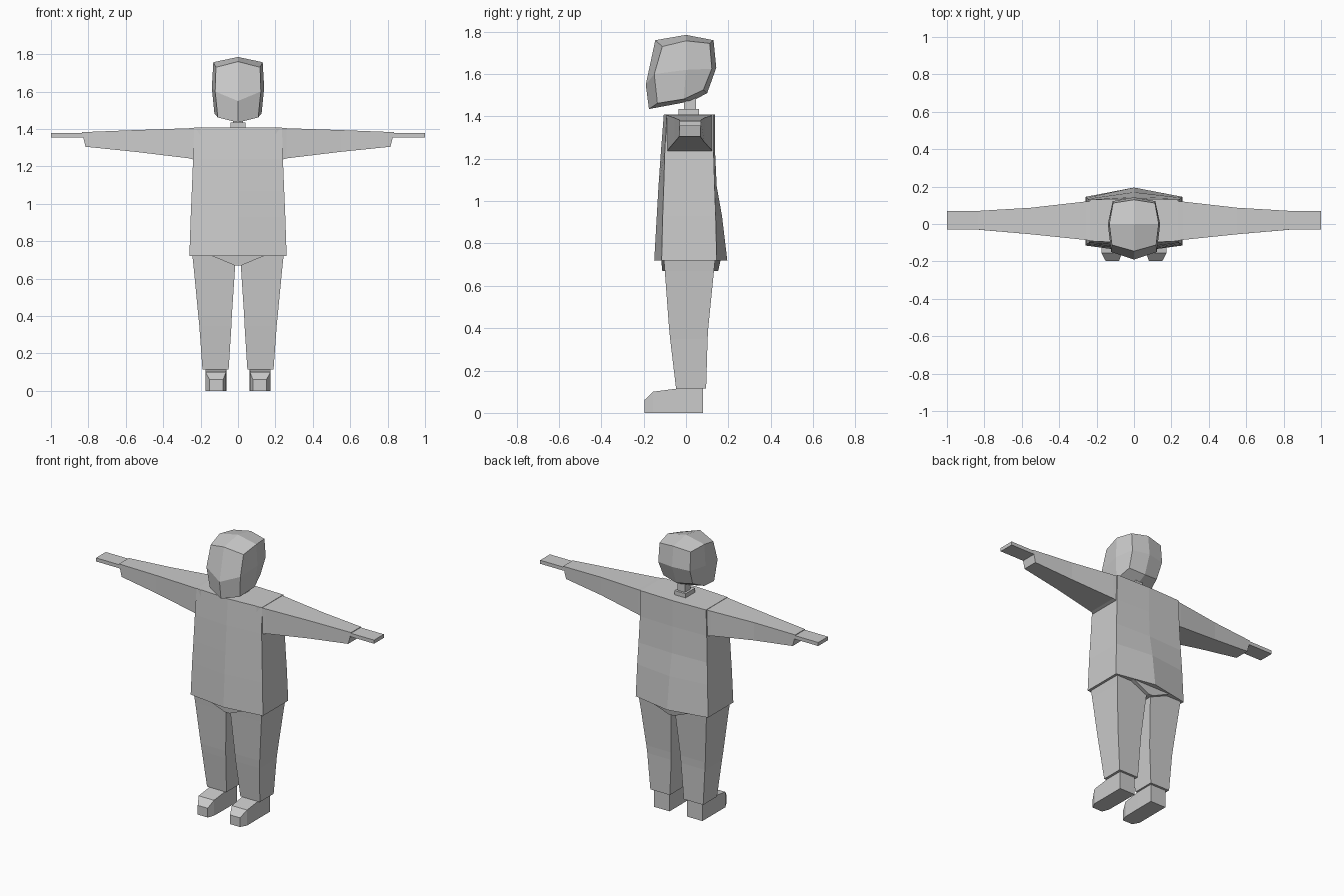
import bpy, bmesh

if "Cube" in bpy.data.objects:
    bpy.data.objects.remove(bpy.data.objects["Cube"])

grey = bpy.data.materials.new("plain_grey")
grey.diffuse_color = (0.6, 0.6, 0.6, 1)
grey.use_nodes = True
grey.node_tree.nodes["Principled BSDF"].inputs["Base Color"].default_value = grey.diffuse_color


def finish(name, bm, mirror=False):
    """Turn a bmesh into a flat-shaded object, optionally mirrored across x."""
    bmesh.ops.recalc_face_normals(bm, faces=bm.faces)
    mesh = bpy.data.meshes.new(name)
    bm.to_mesh(mesh)
    bm.free()
    mesh.materials.append(grey)
    obj = bpy.data.objects.new(name, mesh)
    bpy.context.collection.objects.link(obj)
    if mirror:
        obj.modifiers.new("mirror", 'MIRROR').use_mirror_merge = False
    return obj


def loft(name, rings, mirror=False):
    """Skin a series of equal-length rings and cap both ends."""
    bm = bmesh.new()
    loops = [[bm.verts.new(p) for p in ring] for ring in rings]
    n = len(loops[0])
    for a, b in zip(loops, loops[1:]):
        for i in range(n):
            j = (i + 1) % n
            bm.faces.new((a[i], a[j], b[j], b[i]))
    bm.faces.new(loops[0])
    bm.faces.new(loops[-1])
    return finish(name, bm, mirror)


def rect_z(z, x0, x1, y0, y1):
    return [(x0, y0, z), (x1, y0, z), (x1, y1, z), (x0, y1, z)]


def rect_x(x, y0, y1, z0, z1):
    return [(x, y0, z0), (x, y1, z0), (x, y1, z1), (x, y0, z1)]


def rect_y(y, x0, x1, z0, z1):
    return [(x0, y, z0), (x1, y, z0), (x1, y, z1), (x0, y, z1)]


def hexagon(z, w, front_mid, front, back, back_mid):
    return [(0, front_mid, z), (w, front, z), (w, back, z),
            (0, back_mid, z), (-w, back, z), (-w, front, z)]


# Long shirt, six-sided, flaring towards the hem
loft("shirt_body", [
    hexagon(0.72, 0.26, -0.15, -0.115, 0.145, 0.195),
    hexagon(0.93, 0.253, -0.138, -0.11, 0.14, 0.17),
    hexagon(1.07, 0.247, -0.13, -0.105, 0.135, 0.145),
    hexagon(1.24, 0.24, -0.118, -0.10, 0.13, 0.137),
    hexagon(1.408, 0.235, -0.105, -0.09, 0.13, 0.137)])

# Tapered sleeves with slanted cuffs, and flat hands
cuff = [(0.815, -0.032, 1.305), (0.815, 0.068, 1.305),
        (0.835, 0.07, 1.383), (0.835, -0.03, 1.383)]
loft("sleeve", [
    rect_x(0.20, -0.095, 0.125, 1.225, 1.408),
    rect_x(0.26, -0.085, 0.12, 1.243, 1.404),
    rect_x(0.55, -0.055, 0.087, 1.278, 1.394),
    cuff], mirror=True)
loft("hand", [rect_x(0.80, -0.03, 0.07, 1.355, 1.378),
              rect_x(1.0, -0.03, 0.07, 1.355, 1.378)], mirror=True)

# Trousers: legs plus the wedge joining them
loft("trouser_leg", [
    rect_z(0.115, 0.05, 0.19, -0.047, 0.095),
    rect_z(0.35, 0.035, 0.207, -0.075, 0.102),
    rect_z(0.40, 0.033, 0.212, -0.08, 0.105),
    rect_z(0.67, 0.015, 0.238, -0.10, 0.132),
    rect_z(0.73, 0.012, 0.245, -0.105, 0.138)], mirror=True)
loft("trouser_seat", [
    rect_z(0.67, -0.017, 0.017, -0.112, 0.152),
    rect_z(0.73, -0.16, 0.16, -0.118, 0.165)])

# Shoes with narrowed toes
loft("shoe", [
    rect_y(-0.197, 0.08, 0.152, 0, 0.06),
    rect_y(-0.155, 0.064, 0.174, 0, 0.10),
    rect_y(-0.04, 0.062, 0.174, 0, 0.115),
    rect_y(0.08, 0.062, 0.174, 0, 0.12)], mirror=True)

# Collar and neck
loft("collar", [rect_z(1.39, -0.04, 0.04, -0.035, 0.062),
                rect_z(1.435, -0.04, 0.04, -0.035, 0.062)])
loft("neck", [rect_z(1.43, -0.026, 0.026, -0.01, 0.048),
              rect_z(1.52, -0.026, 0.026, -0.01, 0.048)])

# Head: a centre profile and a smaller profile on each side, closed by a cheek point
centre = [(-0.145, 1.76), (0, 1.785), (0.13, 1.76), (0.143, 1.63),
          (0.10, 1.51), (0.03, 1.473), (-0.175, 1.435), (-0.19, 1.55)]
side = [(0.118, -0.112, 1.73), (0.132, 0, 1.757), (0.112, 0.112, 1.745),
        (0.114, 0.122, 1.625), (0.105, 0.082, 1.525), (0.126, -0.01, 1.482),
        (0.108, -0.135, 1.462), (0.122, -0.15, 1.60)]
bm = bmesh.new()
mid = [bm.verts.new((0, y, z)) for y, z in centre]
for s in (1, -1):
    rim = [bm.verts.new((s * x, y, z)) for x, y, z in side]
    cheek = bm.verts.new((s * 0.14, 0, 1.62))
    for i in range(8):
        j = (i + 1) % 8
        bm.faces.new((mid[i], mid[j], rim[j], rim[i]))
    for i in (1, 3, 5, 7):
        bm.faces.new((cheek, rim[i], rim[(i + 1) % 8], rim[(i + 2) % 8]))
finish("head", bm)
